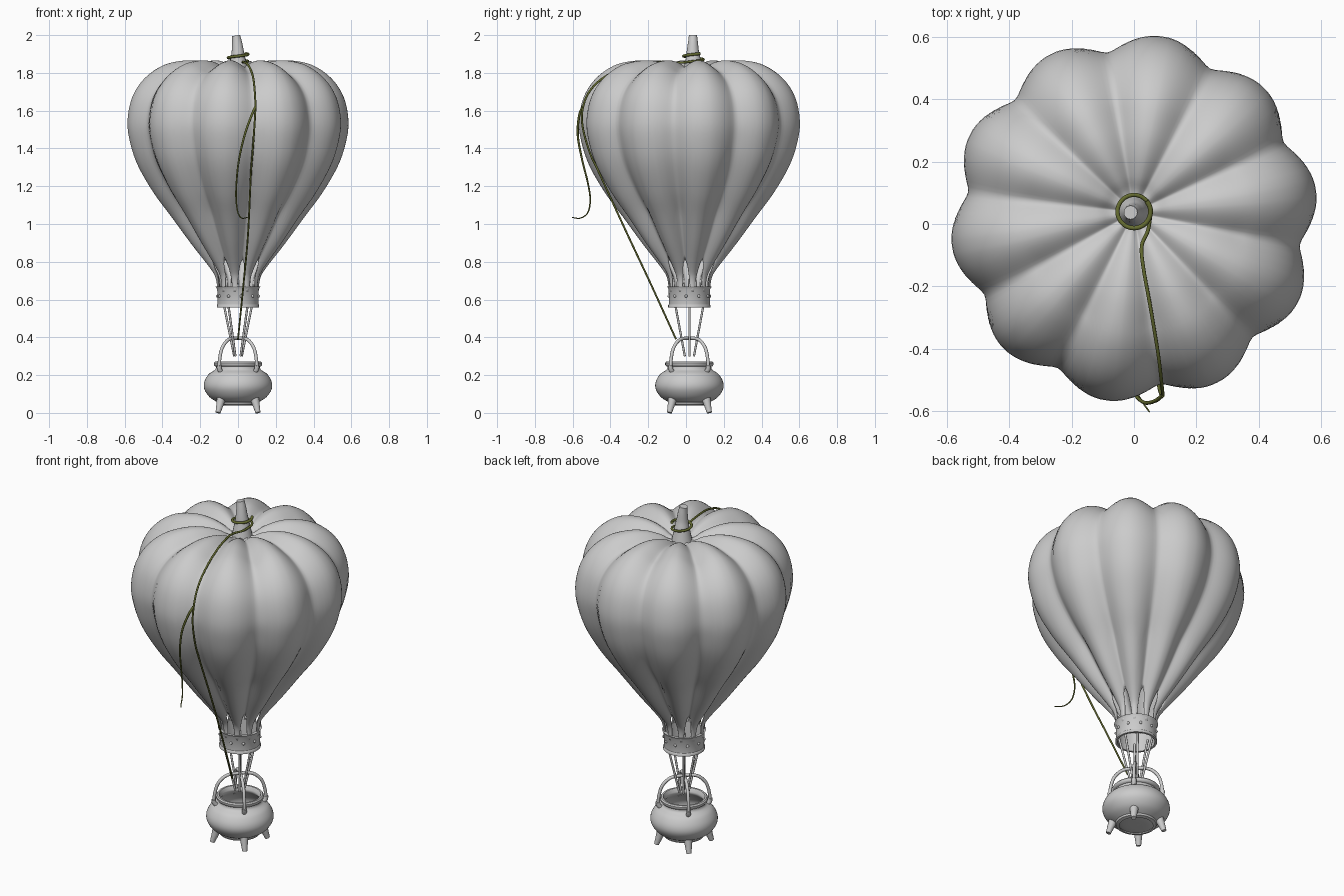
import bpy, bmesh
from math import sin, cos, pi, radians, sqrt
from mathutils import Vector

if "Cube" in bpy.data.objects:
    bpy.data.objects.remove(bpy.data.objects["Cube"])

CY = 0.018                 # y of the vertical axis
GROOVE = radians(-9)       # angle of the first of ten grooves


def smooth_path(pts, n=8):
    """Catmull-Rom through the points."""
    p = [Vector(q) for q in pts]
    p = [p[0] * 2 - p[1]] + p + [p[-1] * 2 - p[-2]]
    out = []
    for i in range(1, len(p) - 2):
        a, b, c, d = p[i - 1:i + 3]
        for k in range(n):
            t = k / n
            out.append(0.5 * (2 * b + (c - a) * t + (2 * a - 5 * b + 4 * c - d) * t * t
                              + (3 * b - a - 3 * c + d) * t ** 3))
    return out + [p[-2]]


def make(name, verts, faces, angle=40):
    me = bpy.data.meshes.new(name)
    me.from_pydata([tuple(v) for v in verts], [], faces)
    bm = bmesh.new()
    bm.from_mesh(me)
    bmesh.ops.remove_doubles(bm, verts=bm.verts, dist=1e-5)
    bmesh.ops.recalc_face_normals(bm, faces=bm.faces)
    bm.to_mesh(me)
    bm.free()
    ob = bpy.data.objects.new(name, me)
    bpy.context.collection.objects.link(ob)
    finish(ob, angle)
    return ob


def finish(ob, angle=40):
    bpy.ops.object.select_all(action='DESELECT')
    ob.select_set(True)
    bpy.context.view_layer.objects.active = ob
    bpy.ops.object.shade_smooth_by_angle(angle=radians(angle))


def lathe(name, prof, n=48, closed=False):
    """Turn an (r, z) profile about the vertical axis."""
    verts = [(r * cos(2 * pi * i / n), CY + r * sin(2 * pi * i / n), z)
             for r, z in prof for i in range(n)]
    m = len(prof)
    faces = [(j * n + i, j * n + (i + 1) % n, (j + 1) % m * n + (i + 1) % n, (j + 1) % m * n + i)
             for j in range(m if closed else m - 1) for i in range(n)]
    return make(name, verts, faces)


def tube(name, pts, radius, radii=None, mat=None, sides=3):
    """Round tube along points, with optional radius factors."""
    cu = bpy.data.curves.new(name, 'CURVE')
    cu.dimensions = '3D'
    cu.bevel_depth = radius
    cu.bevel_resolution = sides
    cu.use_fill_caps = True
    sp = cu.splines.new('POLY')
    sp.points.add(len(pts) - 1)
    for i, p in enumerate(pts):
        sp.points[i].co = (*p, 1)
        sp.points[i].radius = radii(i / (len(pts) - 1)) if radii else 1
    ob = bpy.data.objects.new(name, cu)
    bpy.context.collection.objects.link(ob)
    bpy.ops.object.select_all(action='DESELECT')
    ob.select_set(True)
    bpy.context.view_layer.objects.active = ob
    bpy.ops.object.convert(target='MESH')
    ob = bpy.context.object
    if mat:
        ob.data.materials.append(mat)
    finish(ob, 50)
    return ob


# Pumpkin envelope: ten lobes, with arched vents cut up from the lower edge
prof = smooth_path([(.03, 1.80), (.07, 1.807), (.12, 1.835), (.2, 1.86), (.29, 1.865), (.4, 1.84),
                    (.5, 1.77), (.565, 1.67), (.59, 1.54), (.573, 1.42), (.53, 1.3), (.447, 1.16),
                    (.357, 1.04), (.25, .895), (.148, .765), (.118, .71), (.11, .64)], 14)
COLS, ROWS = 200, 64
verts, faces = [], []
for c in range(COLS):
    a = GROOVE + 2 * pi * c / COLS
    u = (c % 20) / 10
    u = min(u, 2 - u)                       # 0 in a groove, 1 on a lobe
    zb = .64 + (.15 * (1 - (u / .62) ** 2) if u < .62 else 0)
    end = max(i for i, p in enumerate(prof) if p.y >= zb - 1e-6)
    for k in range(ROWS + 1):
        f = end * k / ROWS
        i = min(int(f), len(prof) - 2)
        p = prof[i].lerp(prof[i + 1], f - i)
        t = (prof[i + 1] - prof[i]).normalized()
        inward = Vector((t.y, -t.x))
        d = .06 * min(1, p.x / .35) * (1 - min(1, sqrt(sin(u * pi / 2) ** 2 + .02)))
        p = p + inward * d
        cy = CY + (.02 * max(0, 1 - p.x / .4) if p.y > 1.7 else 0)
        verts.append((p.x * cos(a), cy + p.x * sin(a), p.y))
R = ROWS + 1
for c in range(COLS):
    e = (c + 1) % COLS
    for k in range(ROWS):
        faces.append((c * R + k, e * R + k, e * R + k + 1, c * R + k + 1))
env = make("pumpkin_envelope", verts, faces, 70)
sol = env.modifiers.new("thickness", 'SOLIDIFY')
sol.thickness = .008
sol.offset = -1

# Stem
tube("stem", smooth_path([(0, .038, 1.79), (0, .038, 1.83), (0, .038, 1.87), (-.001, .036, 1.91),
                          (-.005, .037, 1.96), (-.011, .037, 1.998)], 5), .058,
     lambda t: .38 + .62 * (1 - t) ** 1.3, sides=6)

# Collar with rivets
lathe("collar", [(.118, .668), (.110, .655), (.108, .575), (.112, .57), (.112, .558),
                 (.1, .558), (.1, .668)], closed=True)
for k in range(10):
    a = GROOVE + k * pi / 5
    bpy.ops.mesh.primitive_uv_sphere_add(segments=12, ring_count=8, radius=.008,
                                         location=(.109 * cos(a), CY + .109 * sin(a), .618))
    bpy.context.object.name = f"collar_rivet_{k}"
    finish(bpy.context.object, 60)

# Suspension ropes
for k, (x, y) in enumerate([(-.08, 0), (.08, 0), (-.055, -.08), (.055, -.08), (-.055, .08), (.055, .08)]):
    tube(f"rope_{k}", [(x, CY + y, .60), (x * .25, CY + y * .3, .30)], .006)

# Cauldron, hollow
outer = smooth_path([(.001, .042), (.07, .044), (.105, .055), (.15, .083), (.178, .125), (.178, .165),
                     (.155, .205), (.122, .228), (.115, .245)], 5)
inner = smooth_path([(.108, .265), (.104, .24), (.14, .2), (.162, .16), (.155, .115), (.1, .07),
                     (.001, .06)], 4)
rim = [(.122, .247), (.128, .255), (.128, .265), (.122, .272), (.112, .272)]
lathe("cauldron", [tuple(p) for p in outer] + rim + [tuple(p) for p in inner])
lathe("cauldron_base_ring", [(.09, .04), (.108, .045), (.112, .055), (.1, .06)], closed=True)

# Four feet and handle lugs on the diagonals
for k in range(4):
    a = pi / 4 + k * pi / 2
    at = lambda r, z: (r * cos(a), CY + r * sin(a), z)
    tube(f"foot_{k}", [at(.122, .085), at(.135, .045), at(.15, .0015)], .026,
         lambda t: 1 - .48 * t, sides=4)
    tube(f"handle_lug_{k}", [at(.125, .215), at(.141, .232), at(.143, .25)], .013, sides=4)

# Two crossing arched handles
for k in range(2):
    a = pi / 4 + k * pi / 2
    arch = [(-.141, .225), (-.138, .28), (-.118, .345), (-.07, .388), (0, .395),
            (.07, .388), (.118, .345), (.138, .28), (.141, .225)]
    tube(f"handle_{k}", smooth_path([(r * cos(a), CY + r * sin(a), z) for r, z in arch], 6), .009)

# Vine: loops round the stem, runs down a groove to the cauldron, with a side shoot
green = bpy.data.materials.new("vine_green")
green.diffuse_color = (.13, .15, .03, 1)
green.use_nodes = True
green.node_tree.nodes["Principled BSDF"].inputs["Base Color"].default_value = green.diffuse_color
loop = [(.053 * cos(radians(d)), .04 + .053 * sin(radians(d)), 1.862 + .04 * d / 400)
        for d in range(400, -1, -25)]
main = loop + [(.045, -.02, 1.855), (.025, -.07, 1.855), (.03, -.14, 1.858), (.055, -.28, 1.84),
               (.078, -.42, 1.785), (.088, -.505, 1.71), (.092, -.545, 1.62), (.087, -.548, 1.52),
               (.077, -.51, 1.38), (.068, -.455, 1.26), (.053, -.31, .945), (.03, -.19, .69),
               (.0, -.053, .39)]
tube("vine", smooth_path(main, 6), .008, lambda t: 1 - .4 * t, green)
shoot = [(.092, -.548, 1.62), (.07, -.566, 1.57), (.035, -.573, 1.47), (.005, -.55, 1.34),
         (-.008, -.52, 1.22), (-.01, -.507, 1.13), (0, -.52, 1.06), (.02, -.56, 1.031), (.05, -.603, 1.035)]
tube("vine_shoot", smooth_path(shoot, 6), .007, lambda t: 1 - .65 * t, green)
